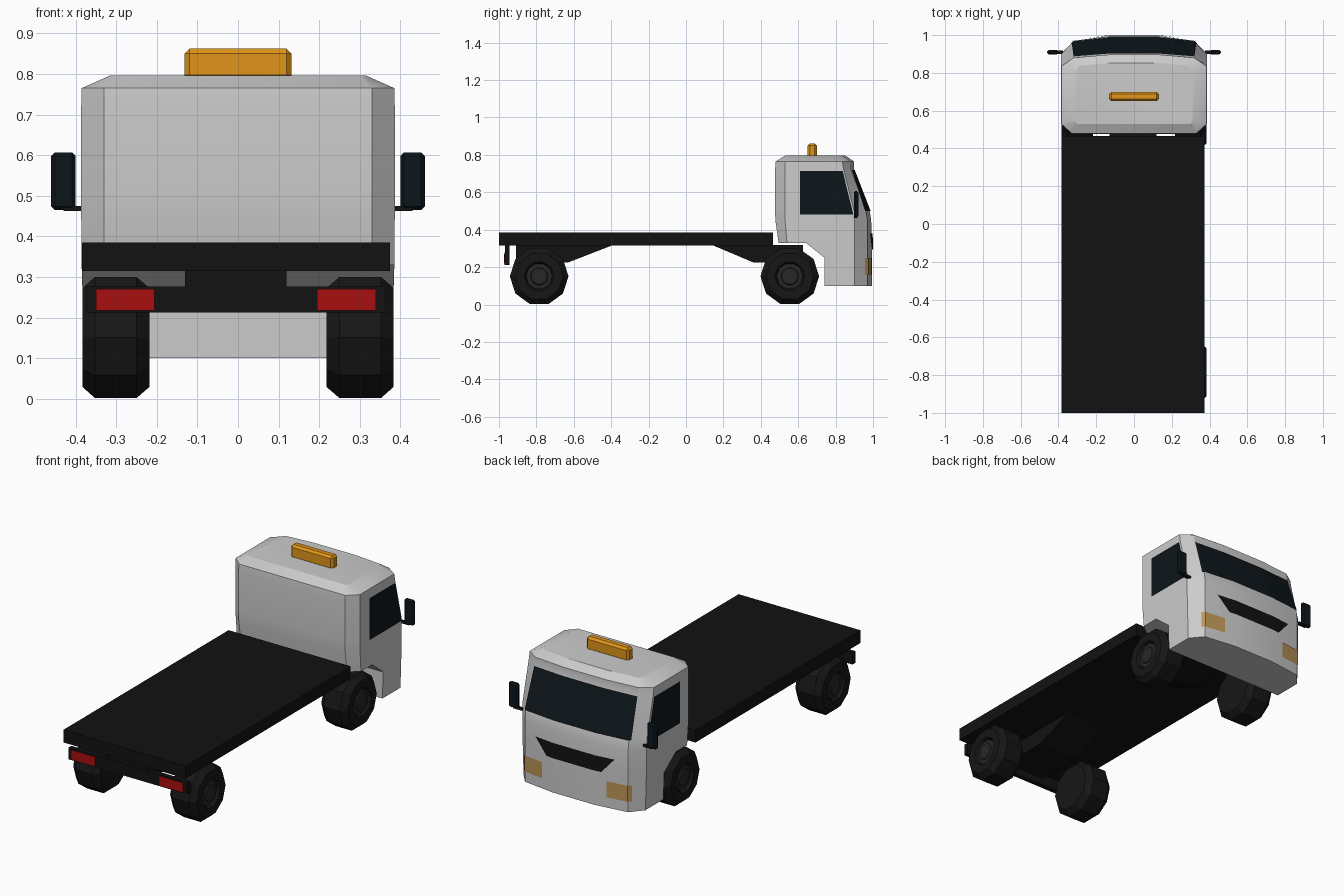
import bpy, bmesh, math

if "Cube" in bpy.data.objects:
    bpy.data.objects.remove(bpy.data.objects["Cube"])

def material(name, rgb):
    m = bpy.data.materials.new(name)
    m.diffuse_color = (*rgb, 1)
    m.use_nodes = True
    m.node_tree.nodes["Principled BSDF"].inputs["Base Color"].default_value = m.diffuse_color
    return m

BLACK = material("black", (0.006, 0.006, 0.006))
RUBBER = material("rubber", (0.008, 0.008, 0.008))
HUB = material("hub_grey", (0.02, 0.02, 0.02))
GLASS = material("glass", (0.004, 0.008, 0.011))
RED = material("red", (0.4, 0.005, 0.005))
AMBER = material("amber", (0.75, 0.3, 0.01))
LAMP = material("lamp", (0.5, 0.3, 0.1))

def make(name, verts, faces, mat=None, bevel=0, closed=True):
    bm = bmesh.new()
    vs = [bm.verts.new(v) for v in verts]
    for f in faces:
        bm.faces.new([vs[i] for i in f])
    if closed:
        bmesh.ops.recalc_face_normals(bm, faces=bm.faces[:])
    if bevel:
        bmesh.ops.bevel(bm, geom=bm.edges[:], offset=bevel, segments=1, affect='EDGES')
    me = bpy.data.meshes.new(name)
    bm.to_mesh(me)
    bm.free()
    ob = bpy.data.objects.new(name, me)
    bpy.context.collection.objects.link(ob)
    if mat:
        me.materials.append(mat)
    return ob

def loft(name, rings, mat=None, bevel=0):
    n = len(rings[0])
    faces = [[r * n + i, r * n + (i + 1) % n, (r + 1) * n + (i + 1) % n, (r + 1) * n + i]
             for r in range(len(rings) - 1) for i in range(n)]
    faces += [list(range(n)), list(range((len(rings) - 1) * n, len(rings) * n))]
    return make(name, [v for r in rings for v in r], faces, mat, bevel)

def prism(name, profile, x0, x1, mat=None, bevel=0):
    return loft(name, [[(x, y, z) for y, z in profile] for x in (x0, x1)], mat, bevel)

def box(name, x, y, z, mat=None, bevel=0):
    return prism(name, [(y[0], z[0]), (y[1], z[0]), (y[1], z[1]), (y[0], z[1])], *x, mat, bevel)

def lathe(name, profile, cy, cz, mat, n=10):
    return loft(name, [[(x, cy + r * math.cos(2 * math.pi * i / n), cz + r * math.sin(2 * math.pi * i / n))
                        for i in range(n)] for x, r in profile], mat)

# Cab shell: z, half width, back x, back y, rear corner y, front corner y, front x, front mid y, front y
LEVELS = [
    (0.10, 0.378, 0.33, 0.49, 0.54, 0.900, 0.32, 0.970, 0.995),
    (0.33, 0.385, 0.33, 0.495, 0.54, 0.900, 0.32, 0.970, 0.995),
    (0.45, 0.386, 0.33, 0.478, 0.53, 0.900, 0.32, 0.970, 0.990),
    (0.50, 0.386, 0.33, 0.476, 0.53, 0.898, 0.32, 0.962, 0.982),
    (0.72, 0.386, 0.33, 0.476, 0.53, 0.843, 0.32, 0.882, 0.897),
    (0.765, 0.385, 0.33, 0.48, 0.53, 0.835, 0.32, 0.880, 0.897),
    (0.796, 0.315, 0.30, 0.53, 0.55, 0.810, 0.29, 0.838, 0.853),
]
def cab_ring(z, w, bx, by, rc, fc, fx, fm, f):
    half = [(bx, by), (w, rc), (w, fc), (fx, fm), (0.13, f)]
    return [(x, y, z) for x, y in half] + [(-x, y, z) for x, y in reversed(half)]

cab = loft("cab", [cab_ring(*l) for l in LEVELS])

# Wheel arch cut from the cab
cutter = prism("arch_cutter", [(0.3, -0.1), (0.3, 0.33), (0.64, 0.33), (0.74, 0.25), (0.74, -0.1)], -0.6, 0.6)
cutter.hide_render = True
mod = cab.modifiers.new("arch", 'BOOLEAN')
mod.operation = 'DIFFERENCE'
mod.object = cutter
bpy.context.view_layer.objects.active = cab
cab.select_set(True)
bpy.ops.object.modifier_apply(modifier="arch")
bpy.data.objects.remove(cutter)
bpy.ops.object.shade_smooth_by_angle(angle=math.radians(25))
cab.select_set(False)

def front_y(x, z):
    # Depth of the cab's front face at a point
    for a, b in zip(LEVELS, LEVELS[1:]):
        if z <= b[0]:
            t = (z - a[0]) / (b[0] - a[0])
            w, fc, fx, fm, f = (a[i] + t * (b[i] - a[i]) for i in (1, 5, 6, 7, 8))
            x = abs(x)
            if x <= 0.13:
                return f
            if x <= fx:
                return f + (fm - f) * (x - 0.13) / (fx - 0.13)
            return fm + (fc - fm) * (x - fx) / (w - fx)

def front_panel(name, bottom_xs, top_xs, z0, z1, mat):
    n = len(top_xs)
    verts = [(x, front_y(x, z) + 0.005, z) for xs, z in ((bottom_xs, z0), (top_xs, z1)) for x in xs]
    faces = [[i + 1, i, n + i, n + i + 1] for i in range(n - 1)]
    make(name, verts, faces, mat, closed=False)

# Windscreen, grille, headlights
front_panel("windscreen", [-0.33, -0.32, -0.13, 0.13, 0.32, 0.33], [-0.32, -0.31, -0.13, 0.13, 0.31, 0.32], 0.50, 0.718, GLASS)
front_panel("grille", [-0.17, -0.13, 0.13, 0.17], [-0.245, -0.13, 0.13, 0.245], 0.295, 0.38, BLACK)

for s, side in ((-1, "left"), (1, "right")):
    front_panel(side + "_headlight", sorted([s * 0.20, s * 0.32, s * 0.335]), sorted([s * 0.20, s * 0.32, s * 0.335]), 0.16, 0.25, LAMP)
    # Side window
    quad = [(0.61, 0.48), (0.895, 0.48), (0.837, 0.715), (0.61, 0.715)]
    make(side + "_window", [(s * 0.389, y, z) for y, z in quad],
         [[0, 1, 2, 3] if s > 0 else [3, 2, 1, 0]], GLASS, closed=False)
    # Door mirror and arm
    box(side + "_mirror", sorted((s * 0.40, s * 0.46)), (0.897, 0.922), (0.465, 0.607), GLASS, 0.009)
    box(side + "_mirror_arm", sorted((s * 0.375, s * 0.43)), (0.900, 0.918), (0.463, 0.475), BLACK)
    # Wheels with recessed hubs
    for end, cy in (("rear", -0.785), ("front", 0.555)):
        name = f"{side}_{end}"
        lathe(name + "_tyre", [(s * x, r) for x, r in
              ((0.365, 0.07), (0.383, 0.08), (0.383, 0.128), (0.352, 0.157), (0.25, 0.157), (0.218, 0.128))],
              cy, 0.151, RUBBER)
        lathe(name + "_hub", [(s * x, r) for x, r in
              ((0.36, 0.068), (0.369, 0.068), (0.371, 0.048), (0.377, 0.044))], cy, 0.151, HUB)
    # Tail lights
    box(side + "_tail_light", sorted((s * 0.20 - 0.005, s * 0.345 - 0.005)), (-0.974, -0.96), (0.218, 0.27), RED)

# Flat bed, chassis rail with raised middle, rear bumper and bracket
box("flat_bed", (-0.384, 0.374), (-1.0, 0.465), (0.315, 0.385), BLACK)
prism("chassis", [(-0.91, 0.318), (-0.91, 0.225), (-0.63, 0.225), (-0.39, 0.318)], -0.13, 0.12, BLACK)
prism("front_chassis", [(0.14, 0.318), (0.36, 0.225), (0.625, 0.225), (0.625, 0.318)], -0.13, 0.12, BLACK)
box("rear_bumper", (-0.373, 0.365), (-0.97, -0.943), (0.212, 0.277), BLACK)
box("bumper_bracket", (-0.13, 0.12), (-0.968, -0.945), (0.26, 0.318), BLACK)

# Roof beacon
box("beacon", (-0.132, 0.132), (0.65, 0.70), (0.785, 0.862), AMBER, 0.012)
